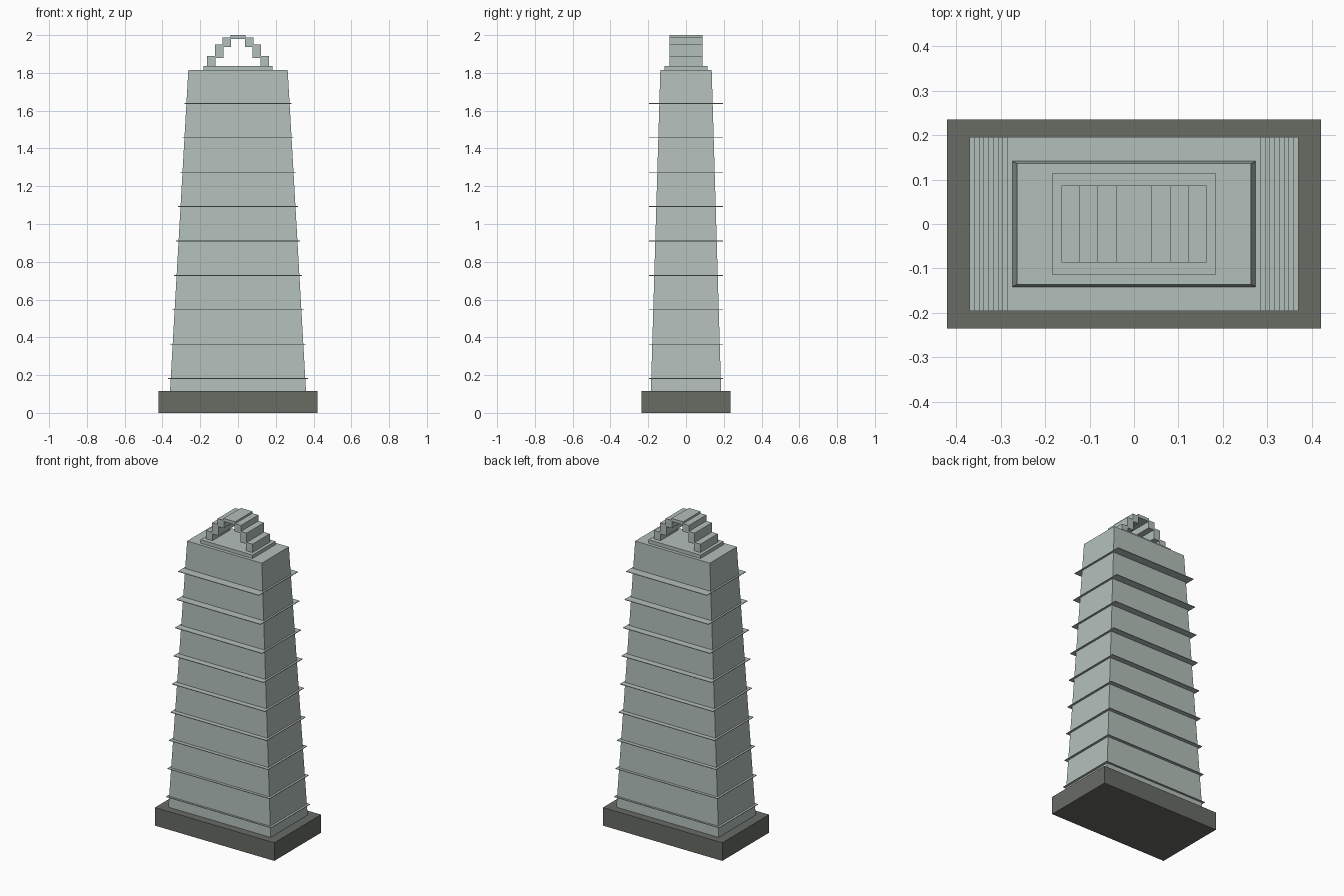
import bpy
import bmesh

cube = bpy.data.objects.get("Cube")
if cube:
    bpy.data.objects.remove(cube, do_unlink=True)


def material(name, rgb):
    m = bpy.data.materials.new(name)
    m.use_nodes = True
    m.diffuse_color = (*rgb, 1)
    m.node_tree.nodes["Principled BSDF"].inputs["Base Color"].default_value = (*rgb, 1)
    return m


pale = material("pale_stone", (0.45, 0.52, 0.49))
dark = material("dark_stone", (0.138, 0.15, 0.127))


def block(name, hx, hy, z0, z1, mat, top=None):
    """Box centred on the z axis, optionally tapering to the half sizes in top."""
    tx, ty = top or (hx, hy)
    bm = bmesh.new()
    bmesh.ops.create_cube(bm, size=2)
    for v in bm.verts:
        upper = v.co.z > 0
        v.co.x *= tx if upper else hx
        v.co.y *= ty if upper else hy
        v.co.z = z1 if upper else z0
    return finish(name, bm, mat)


def finish(name, bm, mat):
    bmesh.ops.recalc_face_normals(bm, faces=bm.faces)
    mesh = bpy.data.meshes.new(name)
    bm.to_mesh(mesh)
    bm.free()
    mesh.materials.append(mat)
    ob = bpy.data.objects.new(name, mesh)
    bpy.context.collection.objects.link(ob)
    return ob


# Plinth and tapering tower
block("base", 0.42, 0.235, 0, 0.115, dark)
block("tower", 0.36, 0.186, 0.115, 1.815, pale, top=(0.263, 0.136))

# Thin floor ledges: constant depth, narrowing with height
for i in range(9):
    z = 0.182 * (i + 1)
    block(f"ledge_{i + 1}", 0.37 - 0.0107 * i, 0.196, z - 0.002, z + 0.002, pale)

# Roof slab
block("roof_slab", 0.183, 0.115, 1.815, 1.837, pale)

# Stepped arch: half outline from the outer foot over the crown to the inner foot
outer = [(0.163, 1.837), (0.163, 1.89), (0.122, 1.89), (0.122, 1.95),
         (0.082, 1.95), (0.082, 1.988), (0.041, 1.988), (0.041, 2.0)]
inner = [(0.041, 1.98), (0.041, 1.938), (0.08, 1.938), (0.08, 1.88),
         (0.122, 1.88), (0.122, 1.837)]
# Nudge the inner corners so each step overlaps its neighbour
inner = [(x - 0.003, z) for x, z in inner]


def mirrored(points):
    return [(-x, z) for x, z in reversed(points)]


outline = outer + mirrored(outer) + mirrored(inner) + list(reversed(mirrored(mirrored(inner))))[::-1]
bm = bmesh.new()
face = bm.faces.new([bm.verts.new((x, -0.087, z)) for x, z in outline])
ext = bmesh.ops.extrude_face_region(bm, geom=[face])
moved = [g for g in ext["geom"] if isinstance(g, bmesh.types.BMVert)]
bmesh.ops.translate(bm, verts=moved, vec=(0, 0.174, 0))
bmesh.ops.triangulate(bm, faces=[f for f in bm.faces if len(f.verts) > 4])
finish("stepped_arch", bm, pale)
